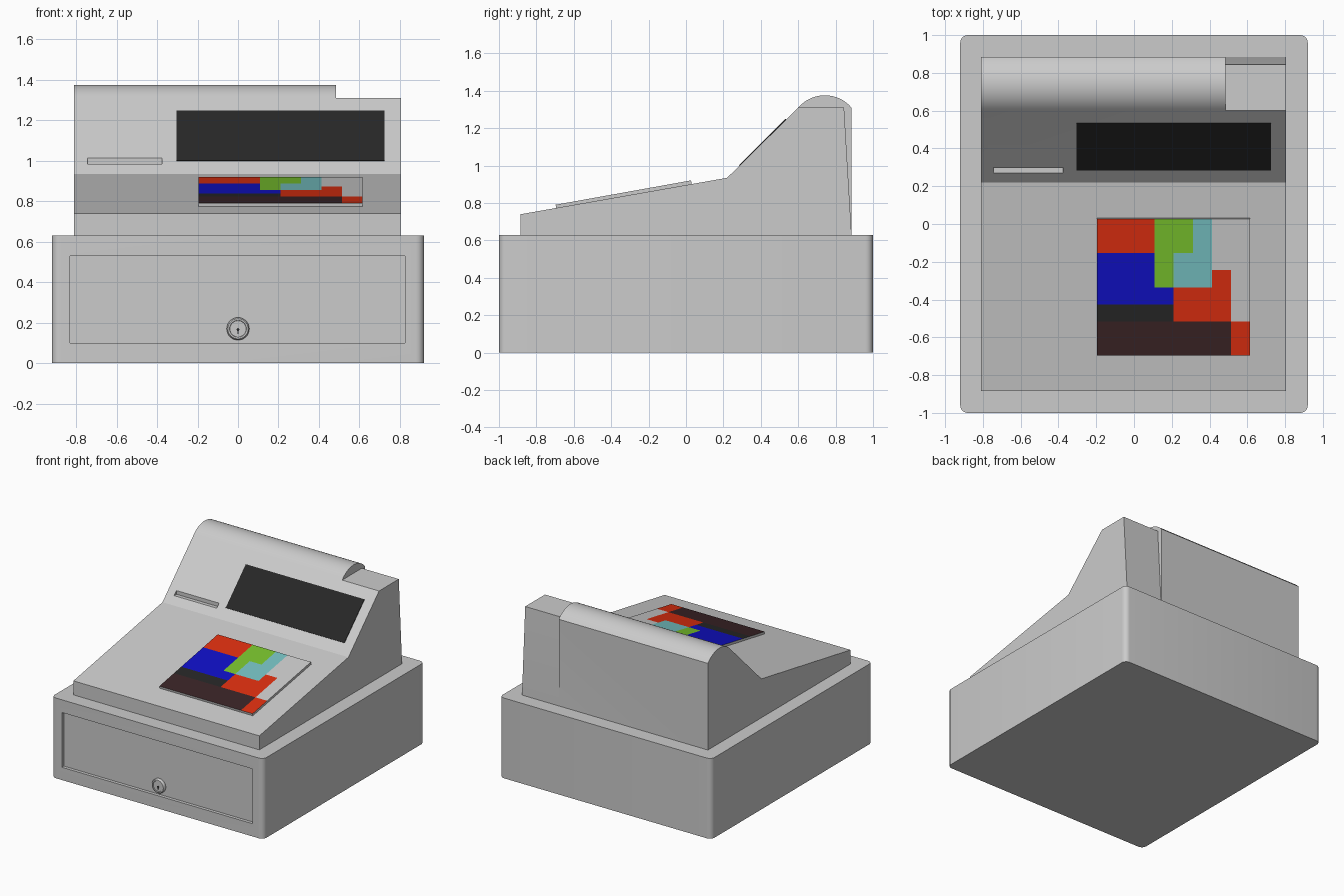
import bpy, bmesh, math
from mathutils import Vector, Matrix

if "Cube" in bpy.data.objects:
    bpy.data.objects.remove(bpy.data.objects["Cube"], do_unlink=True)


def material(name, *rgb):
    m = bpy.data.materials.new(name)
    m.use_nodes = True
    m.diffuse_color = (*rgb, 1)
    bsdf = next(n for n in m.node_tree.nodes if n.type == 'BSDF_PRINCIPLED')
    bsdf.inputs["Base Color"].default_value = (*rgb, 1)
    return m


grey = material("light grey", 0.6, 0.6, 0.6)
black = material("black", 0.02, 0.02, 0.02)
red = material("red", 0.72, 0.028, 0.005)
green = material("green", 0.19, 0.54, 0.026)
blue = material("blue", 0.005, 0.005, 0.56)
cyan = material("pale cyan", 0.18, 0.53, 0.54)
brown = material("dark brown", 0.042, 0.017, 0.019)


def finish(name, bm, *mats):
    bmesh.ops.recalc_face_normals(bm, faces=bm.faces)
    mesh = bpy.data.meshes.new(name)
    bm.to_mesh(mesh)
    bm.free()
    ob = bpy.data.objects.new(name, mesh)
    bpy.context.collection.objects.link(ob)
    for m in mats:
        mesh.materials.append(m)
    return ob


def prism(name, profile, x0, x1, mat):
    """Extrude a side profile of (y, z) points from x0 to x1."""
    bm = bmesh.new()
    face = bm.faces.new([bm.verts.new((x0, y, z)) for y, z in profile])
    new = bmesh.ops.extrude_face_region(bm, geom=[face])["geom"]
    verts = [g for g in new if isinstance(g, bmesh.types.BMVert)]
    bmesh.ops.translate(bm, vec=(x1 - x0, 0, 0), verts=verts)
    return finish(name, bm, mat)


def box(name, x0, x1, y0, y1, z0, z1, mat):
    return prism(name, [(y0, z0), (y1, z0), (y1, z1), (y0, z1)], x0, x1, mat)


def activate(ob):
    bpy.ops.object.select_all(action='DESELECT')
    ob.select_set(True)
    bpy.context.view_layer.objects.active = ob


def cut(ob, cutter):
    mod = ob.modifiers.new("cut", 'BOOLEAN')
    mod.operation, mod.solver, mod.object = 'DIFFERENCE', 'EXACT', cutter
    activate(ob)
    bpy.ops.object.modifier_apply(modifier=mod.name)
    bpy.data.objects.remove(cutter, do_unlink=True)


def smooth(ob):
    activate(ob)
    bpy.ops.object.shade_smooth_by_angle(angle=math.radians(30))


# Cash drawer base with rounded upright corners
bm = bmesh.new()
bmesh.ops.create_cube(bm, size=1, matrix=Matrix.Translation((0, 0, 0.315))
                      @ Matrix.Diagonal((1.84, 2, 0.63, 1)))
upright = [e for e in bm.edges if abs(e.verts[0].co.z - e.verts[1].co.z) > 0.1]
bmesh.ops.bevel(bm, geom=upright, offset=0.04, segments=6, profile=0.5, affect='EDGES')
base = finish("drawer_base", bm, grey)
cut(base, box("drawer_cutter", -0.83, 0.825, -1.1, -0.975, 0.10, 0.53, grey))
smooth(base)

# Sloped body with a rounded paper roll cover
centre, radius, half = Vector((0.7425, 1.189)), 0.187, math.radians(49.6)
arc = []
for i in range(17):
    a = half * (i / 8 - 1)
    arc.append((centre.x + radius * math.sin(a), centre.y + radius * math.cos(a)))
profile = [(-0.885, 0.61), (-0.885, 0.74), (0.22, 0.935)] + arc + [(0.885, 0.61)]
body = prism("body", profile, -0.81, 0.805, grey)

# Lower flat corner with a leaning back, beside the roll cover
cut(body, prism("corner_cutter", [(0.5, 1.31), (0.845, 1.31), (0.887, 0.6), (1, 0.6),
                                  (1, 1.5), (0.5, 1.5)], 0.485, 0.9, grey))
# Card slot
cut(body, box("slot_cutter", -0.745, -0.375, 0.2, 0.30, 0.985, 1.1, grey))
smooth(body)

# Display panel lying on the steep face
low, high = Vector((0.286, 1.0)), Vector((0.535, 1.247))
along = (high - low).normalized()
out = Vector((-along.y, along.x)) * 0.004
prism("display", [low - out, high - out, high + out, low + out], -0.305, 0.725, black)

# Raised keypad: a grid of coloured cells, one letter per cell, back row first
layout = ["RRRGGC..", "RRRGGC..", "BBBGCC..", "BBBGCCR.",
          "BBBBRRR.", "KKKKRRR.", "NNNNNNNR", "NNNNNNNR"]
letters = ".RGBCKN"
left, width = -0.195, 0.81
front, back = Vector((0, -0.697, 0.791)), Vector((0, 0.027, 0.921))
normal = Vector((1, 0, 0)).cross(back - front).normalized()
bm = bmesh.new()
grid = [[bm.verts.new(back.lerp(front, r / 8) + Vector((left + width * c / 8, 0, 0)))
         for c in range(9)] for r in range(9)]
for r, row in enumerate(layout):
    for c, letter in enumerate(row):
        f = bm.faces.new((grid[r][c], grid[r + 1][c], grid[r + 1][c + 1], grid[r][c + 1]))
        f.material_index = letters.index(letter)
rim = [e for e in bm.edges if e.is_boundary]
new = bmesh.ops.extrude_edge_only(bm, edges=rim)["geom"]
bmesh.ops.translate(bm, vec=normal * -0.024,
                    verts=[g for g in new if isinstance(g, bmesh.types.BMVert)])
for g in new:
    if isinstance(g, bmesh.types.BMEdge):
        for f in g.link_faces:
            f.material_index = 0
finish("keypad", bm, grey, red, green, blue, cyan, black, brown)

# Drawer lock, turned from (radius, y) rings and closed at the front
bm = bmesh.new()
rings = [[bm.verts.new((r * math.cos(k * math.tau / 32), y, 0.17 + r * math.sin(k * math.tau / 32)))
          for k in range(32)]
         for r, y in [(0.056, -0.97), (0.056, -0.988), (0.05, -0.998), (0.042, -0.998), (0.04, -0.992)]]
for a, b in zip(rings, rings[1:]):
    for k in range(32):
        n = (k + 1) % 32
        bm.faces.new((a[k], a[n], b[n], b[k]))
bm.faces.new(rings[-1])
smooth(finish("lock", bm, grey))

# Keyhole
bm = bmesh.new()
bmesh.ops.create_cone(bm, cap_ends=True, segments=16, radius1=0.007, radius2=0.007, depth=0.004,
                      matrix=Matrix.Translation((0, -0.993, 0.166)) @ Matrix.Rotation(math.pi / 2, 4, 'X'))
finish("keyhole", bm, black)
box("keyhole_slit", -0.003, 0.003, -0.995, -0.991, 0.145, 0.166, black)
